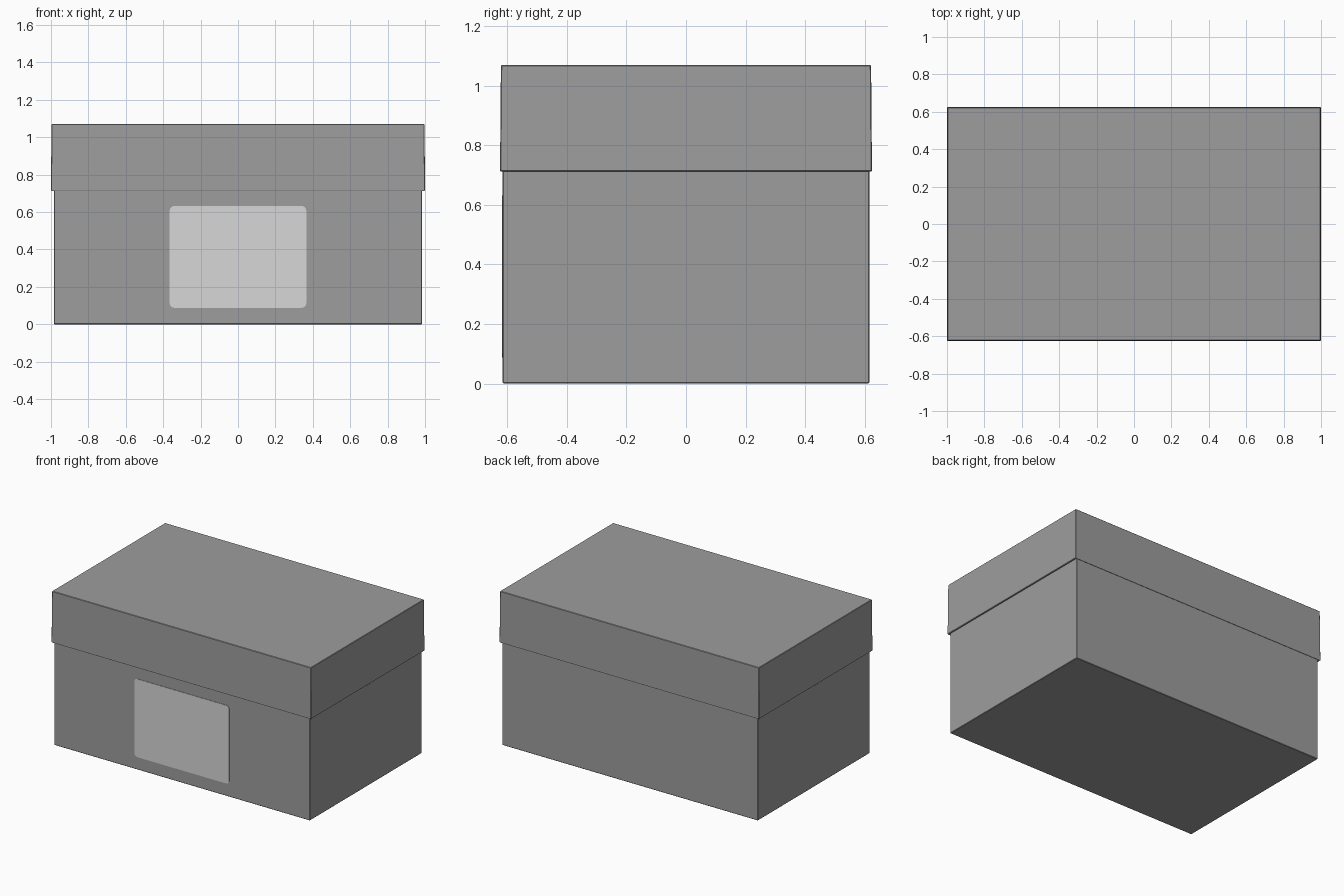
import bpy, bmesh, math

if "Cube" in bpy.data.objects:
    bpy.data.objects.remove(bpy.data.objects["Cube"])

def material(name, v):
    m = bpy.data.materials.new(name)
    m.diffuse_color = (v, v, v, 1)
    m.use_nodes = True
    m.node_tree.nodes["Principled BSDF"].inputs["Base Color"].default_value = m.diffuse_color
    return m

card = material("grey card", 0.34)
paper = material("pale label", 0.68)

def finish(name, bm, mat):
    bmesh.ops.recalc_face_normals(bm, faces=bm.faces[:])
    me = bpy.data.meshes.new(name)
    bm.to_mesh(me)
    bm.free()
    me.materials.append(mat)
    ob = bpy.data.objects.new(name, me)
    bpy.context.collection.objects.link(ob)
    return ob

def shell(name, rings, mat):
    """Skin rectangular rings (half x, half y, z), capping both ends."""
    bm = bmesh.new()
    loops = [[bm.verts.new((sx * x, sy * y, z))
              for sx, sy in ((-1, -1), (1, -1), (1, 1), (-1, 1))]
             for x, y, z in rings]
    for a, b in zip(loops, loops[1:]):
        for i in range(4):
            j = (i + 1) % 4
            bm.faces.new((a[i], a[j], b[j], b[i]))
    bm.faces.new(loops[0])
    bm.faces.new(loops[-1])
    ob = finish(name, bm, mat)
    bev = ob.modifiers.new("soft edges", 'BEVEL')
    bev.width = 0.003
    bev.segments = 1
    return ob

# Open-topped body, hidden rim tucked under the lid
shell("box_body", [(0.985, 0.616, 0), (0.985, 0.616, 1.04),
                   (0.97, 0.601, 1.04), (0.97, 0.601, 0.015)], card)

# Slightly tapered hollow lid with overhanging lip
shell("box_lid", [(0.997, 0.622, 1.07), (1.0, 0.625, 0.713),
                  (0.988, 0.619, 0.713), (0.988, 0.619, 1.055)], card)

# Rounded label plate on the front
hw, z0, z1, r, n = 0.365, 0.088, 0.632, 0.024, 4
bm = bmesh.new()
outline = []
for k, (cx, cz) in enumerate(((hw - r, z1 - r), (r - hw, z1 - r),
                              (r - hw, z0 + r), (hw - r, z0 + r))):
    for i in range(n + 1):
        a = math.pi / 2 * (k + i / n)
        outline.append(bm.verts.new((cx + r * math.cos(a), -0.615, cz + r * math.sin(a))))
face = bm.faces.new(outline)
ext = bmesh.ops.extrude_face_region(bm, geom=[face])
bmesh.ops.translate(bm, vec=(0, -0.004, 0),
                    verts=[g for g in ext["geom"] if isinstance(g, bmesh.types.BMVert)])
finish("front_label", bm, paper)
